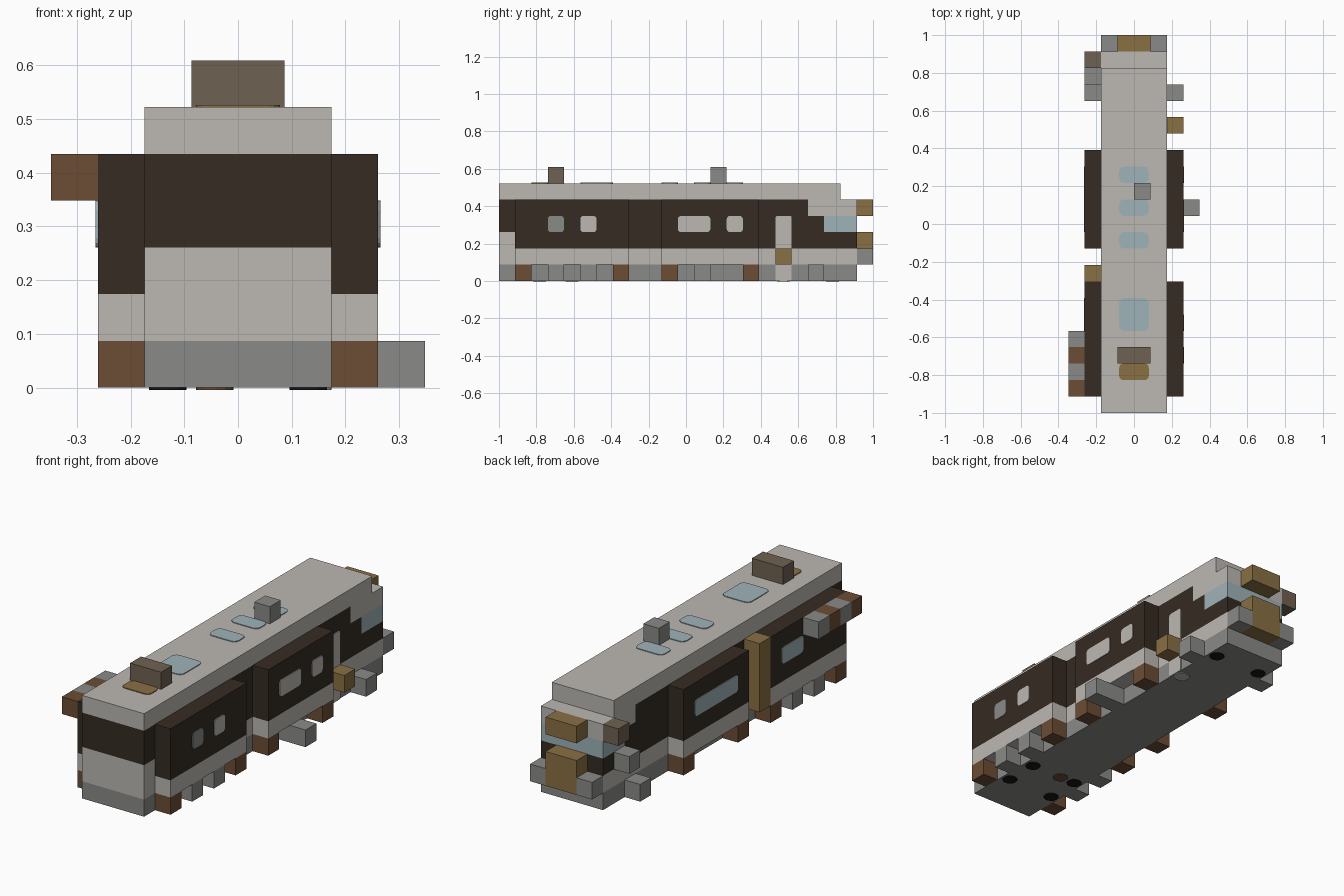
import bpy
import bmesh
import math
from mathutils import Vector

U = 2 / 23          # one block
THIN = 0.004        # thickness of painted plates

cube = bpy.data.objects.get("Cube")
if cube:
    bpy.data.objects.remove(cube, do_unlink=True)


def material(name, hex_code):
    """Flat material from an sRGB hex code, stored as linear values."""
    srgb = [int(hex_code[i:i + 2], 16) / 255 for i in (0, 2, 4)]
    color = [((c + 0.055) / 1.055) ** 2.4 for c in srgb] + [1.0]
    mat = bpy.data.materials.new(name)
    mat.use_nodes = True
    mat.diffuse_color = color
    bsdf = mat.node_tree.nodes["Principled BSDF"]
    bsdf.inputs["Base Color"].default_value = color
    bsdf.inputs["Roughness"].default_value = 0.9
    return mat


WHITE = material("pale_grey", "BCB8B3")
DARK = material("dark_brown", "352B22")
GREY = material("mid_grey", "8A8A87")
BROWN = material("rust_brown", "6C4D35")
TAUPE = material("taupe", "6F6152")
TAN = material("ochre", "8A7044")
BLUE = material("glass_blue", "9FB3B9")
BLACK = material("black", "141418")


def finish(name, bm, mat):
    bmesh.ops.recalc_face_normals(bm, faces=bm.faces)
    mesh = bpy.data.meshes.new(name)
    bm.to_mesh(mesh)
    bm.free()
    mesh.materials.append(mat)
    obj = bpy.data.objects.new(name, mesh)
    bpy.context.collection.objects.link(obj)
    return obj


def box(name, xs, ys, zs, mat):
    """Box from block ranges; y counts from the front end."""
    bm = bmesh.new()
    bmesh.ops.create_cube(bm, size=1)
    for v in bm.verts:
        for axis, (lo, hi) in enumerate((xs, ys, zs)):
            v.co[axis] = (lo if v.co[axis] < 0 else hi) * U
        v.co.y -= 1
    return finish(name, bm, mat)


def block(name, x, y, z, mat):
    return box(name, (x, x + 1), (y, y + 1), (z, z + 1), mat)


def plate(name, normal, level, a, b, mat, radius=0.25):
    """Thin rounded plate lying on a face; a and b are its block ranges."""
    axis = 0 if normal[0] else 2
    side = normal[axis]
    bm = bmesh.new()
    verts = []
    corners = ((a[1], b[1]), (a[0], b[1]), (a[0], b[0]), (a[1], b[0]))
    signs = ((-1, -1), (1, -1), (1, 1), (-1, 1))
    for i, ((p, q), (sp, sq)) in enumerate(zip(corners, signs)):
        for step in range(4):
            t = math.pi / 2 * (i + step / 3)
            s = (p + sp * radius + radius * math.cos(t)) * U
            r = (q + sq * radius + radius * math.sin(t)) * U
            if axis == 0:       # a runs along y, b along z
                co = Vector((level * U, s - 1, r))
            else:               # a runs along x, b along y
                co = Vector((s, r - 1, level * U))
            verts.append(bm.verts.new(co))
    face = bm.faces.new(verts)
    grown = bmesh.ops.extrude_face_region(bm, geom=[face])["geom"]
    move = [v for v in grown if isinstance(v, bmesh.types.BMVert)]
    shift = Vector((0, 0, 0))
    shift[axis] = side * THIN
    bmesh.ops.translate(bm, verts=move, vec=shift)
    return finish(name, bm, mat)


# Body, layer by layer
W = (-2, 2)
box("body_base", W, (0, 22), (0, 1), GREY)
box("body_sill", W, (0, 22), (1, 2), WHITE)
box("body_front_apron", W, (0, 1), (2, 3), WHITE)
box("body_lower_band", W, (1, 22), (2, 3), DARK)
box("body_middle_band", W, (0, 20), (3, 4), DARK)
box("rear_window", W, (20, 22), (3, 4), BLUE)
box("body_upper_band", W, (0, 19), (4, 5), DARK)
box("rear_hood", W, (19, 22), (4, 5), WHITE)
box("roof", W, (0, 21), (5, 6), WHITE)

# Side panels with feet and underfloor boxes, on both sides
for side, xs, x in (("left", (2, 3), 2), ("right", (-3, -2), -3)):
    for part, ys in (("front", (1, 8)), ("rear", (10, 16))):
        box(f"{side}_{part}_panel", xs, ys, (2, 5), DARK)
        box(f"{side}_{part}_skirt", xs, ys, (1, 2), WHITE)
        for foot in (ys[0], ys[1] - 1):
            block(f"{side}_{part}_foot", x, foot, 0, BROWN)
    for y in (3, 5):
        block(f"{side}_underfloor_box", x, y, 0, GREY)
    block(f"{side}_rear_step", x, 19, 0, GREY)

# Left side fittings
box("left_outrigger", (2, 4), (12, 13), (0, 1), GREY)
block("left_door_step", 2, 17, 1, TAN)
plate("left_door", (1, 0, 0), 2, (17, 18), (0, 4), WHITE, 0.12)
for ys, mat in (((3, 4), GREY), ((5, 6), WHITE), ((11, 13), WHITE), ((14, 15), WHITE)):
    plate("left_window", (1, 0, 0), 3, ys, (3, 4), mat, 0.2)

# Right side fittings
box("right_pillar", (-3, -2), (8, 9), (1, 5), TAN)
block("right_rear_lamp", -3, 21, 4, TAUPE)
block("right_rear_box", -3, 20, 2, GREY)
for y in range(1, 5):
    block("right_shelf_block", -4, y, 4, BROWN if y % 2 else GREY)
for ys in ((5, 7), (11, 15)):
    plate("right_window", (-1, 0, 0), -3, ys, (3, 4), BLUE, 0.2)

# Rear end fittings
box("rear_top_lamp", (-1, 1), (22, 23), (4, 5), TAN)
box("rear_gate", (-1, 1), (22, 23), (1, 3), TAN)
for x in (-2, 1):
    block("rear_buffer", x, 22, 1, GREY)

# Roof fittings and inlays
box("roof_vent", (-1, 1), (3, 4), (6, 7), TAUPE)
block("roof_chimney", 0, 13, 6, GREY)
plate("roof_hatch", (0, 0, 1), 6, (-0.9, 0.9), (2, 3), TAN)
for ys in ((5, 7), (10, 11), (12, 13), (14, 15)):
    plate("skylight", (0, 0, 1), 6, (-0.9, 0.9), ys, BLUE, 0.3)

# Underside spots
for y in (2, 4, 20):
    for x in (-2, 1):
        plate("underside_socket", (0, 0, -1), 0, (x + .1, x + .9), (y + .1, y + .9), BLACK, 0.35)
plate("underside_plug", (0, 0, -1), 0, (-.9, -.1), (4.1, 4.9), BROWN, 0.35)
plate("underside_door_end", (0, 0, -1), 0, (1.1, 2), (17.1, 17.9), WHITE, 0.35)
